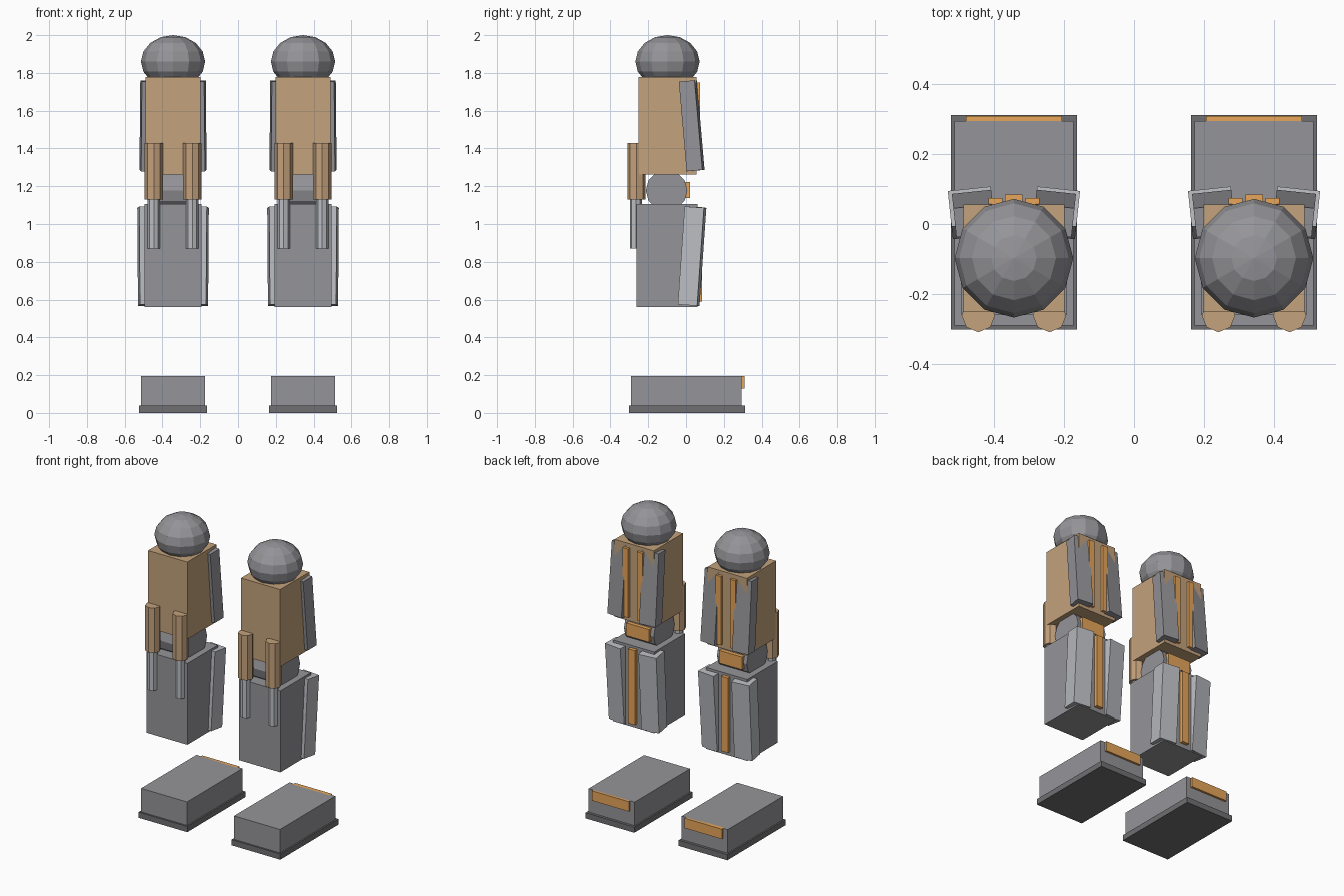
import bpy
from math import radians, pi

if "Cube" in bpy.data.objects:
    bpy.data.objects.remove(bpy.data.objects["Cube"])


def material(name, rgb):
    m = bpy.data.materials.new(name)
    m.diffuse_color = (*rgb, 1)
    m.use_nodes = True
    m.node_tree.nodes["Principled BSDF"].inputs["Base Color"].default_value = m.diffuse_color
    return m


ORANGE = material("orange", (0.80, 0.38, 0.10))
TAN = material("tan", (0.55, 0.36, 0.20))
DARK = material("dark_grey", (0.16, 0.16, 0.17))
GREY = material("mid_grey", (0.30, 0.30, 0.32))
LIGHT = material("light_grey", (0.50, 0.51, 0.54))


def finish(name, mat):
    ob = bpy.context.object
    ob.name = name
    ob.data.materials.append(mat)
    return ob


def box(name, loc, size, mat, rot=(0, 0, 0)):
    bpy.ops.mesh.primitive_cube_add(size=1, location=loc,
                                    rotation=[radians(a) for a in rot])
    bpy.context.object.scale = size
    return finish(name, mat)


def cylinder(name, loc, radius, depth, sides, mat, rot=(0, 0, 0)):
    bpy.ops.mesh.primitive_cylinder_add(vertices=sides, radius=radius, depth=depth,
                                        location=loc, rotation=rot)
    return finish(name, mat)


def leg(side, cx):
    # foot
    box(side + "_sole", (cx, 0.005, 0.019), (0.36, 0.614, 0.038), DARK)
    box(side + "_foot", (cx, 0.002, 0.11), (0.34, 0.585, 0.17), GREY)
    box(side + "_foot_trim", (cx, 0.296, 0.162), (0.274, 0.026, 0.066), ORANGE)

    # shin and knee
    box(side + "_shin", (cx, -0.10, 0.833), (0.304, 0.322, 0.545), GREY)
    box(side + "_shin_strip", (cx, 0.068, 0.84), (0.05, 0.034, 0.50), ORANGE)
    cylinder(side + "_knee", (cx, -0.103, 1.177), 0.11, 0.22, 12, GREY, (0, pi / 2, 0))
    box(side + "_knee_trim", (cx, 0.0, 1.18), (0.17, 0.042, 0.085), ORANGE)

    # thigh and hip ball
    box(side + "_thigh", (cx, -0.098, 1.52), (0.29, 0.308, 0.517), TAN)
    bpy.ops.mesh.primitive_uv_sphere_add(segments=12, ring_count=8, radius=1,
                                         location=(cx, -0.098, 1.86))
    bpy.context.object.scale = (0.17, 0.17, 0.14)
    finish(side + "_hip_ball", GREY)

    # paired armour plates, strips and pistons
    for tag, s in (("a", -1), ("b", 1)):
        box(f"{side}_shin_plate_{tag}", (cx + s * 0.121, 0.032, 0.83),
            (0.123, 0.103, 0.52), LIGHT, (-4, 0, -6 * s))
        box(f"{side}_thigh_plate_{tag}", (cx + s * 0.115, 0.03, 1.52),
            (0.113, 0.084, 0.476), GREY, (5, 0, -6 * s))
        box(f"{side}_thigh_strip_{tag}", (cx + s * 0.053, 0.06, 1.52),
            (0.04, 0.028, 0.46), ORANGE)
        cylinder(f"{side}_piston_sleeve_{tag}", (cx + s * 0.102, -0.262, 1.28),
                 0.048, 0.30, 8, TAN)
        cylinder(f"{side}_piston_rod_{tag}", (cx + s * 0.102, -0.265, 1.01),
                 0.032, 0.28, 8, LIGHT)


leg("left", -0.344)
leg("right", 0.344)
